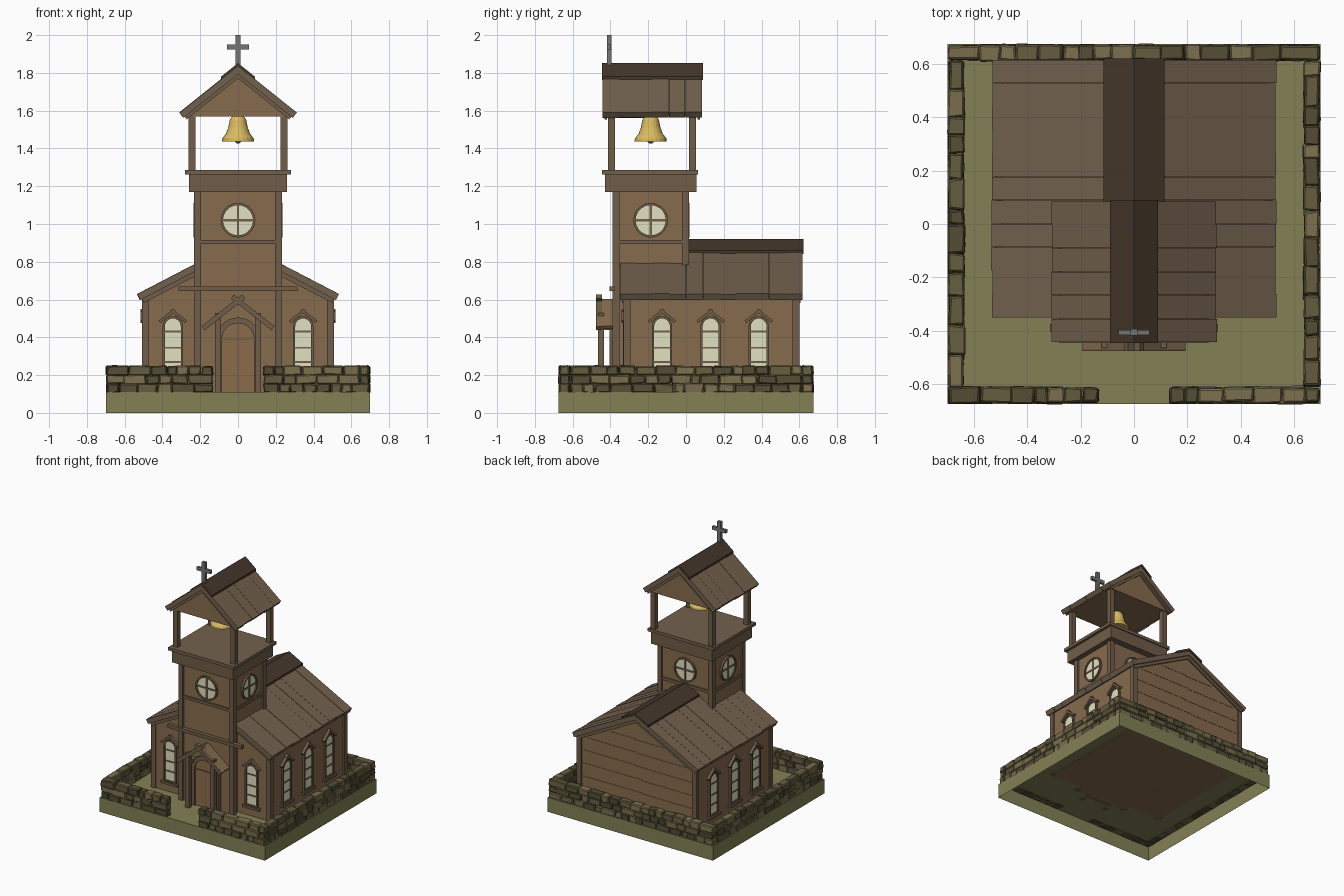
import bpy, bmesh, math, random
from mathutils import Matrix, Vector

if "Cube" in bpy.data.objects:
    bpy.data.objects.remove(bpy.data.objects["Cube"])

random.seed(4)
I = Matrix.Identity(4)
CY = -0.187  # tower centre in y


def mat(name, r, g, b):
    m = bpy.data.materials.new(name)
    m.diffuse_color = (r, g, b, 1)
    m.use_nodes = True
    m.node_tree.nodes["Principled BSDF"].inputs["Base Color"].default_value = m.diffuse_color
    return m


GRASS = mat("grass", 0.23, 0.22, 0.09)
WALL = mat("wall_wood", 0.24, 0.15, 0.075)
TRIM = mat("trim_wood", 0.16, 0.11, 0.065)
ROOF = mat("roof_wood", 0.17, 0.12, 0.075)
CAP = mat("ridge_wood", 0.06, 0.038, 0.024)
GLASS = mat("glass", 0.75, 0.75, 0.54)
GOLD = mat("bell_gold", 0.70, 0.50, 0.12)
DOOR = mat("door_wood", 0.26, 0.15, 0.07)
STONES = [mat("stone_a", 0.13, 0.11, 0.05), mat("stone_b", 0.09, 0.075, 0.035),
          mat("stone_c", 0.20, 0.16, 0.075)]
IRON = mat("iron", 0.18, 0.18, 0.18)


def finish(name, bm, m, M=I):
    bmesh.ops.recalc_face_normals(bm, faces=bm.faces)
    bm.transform(M)
    me = bpy.data.meshes.new(name)
    bm.to_mesh(me)
    bm.free()
    me.materials.append(m)
    ob = bpy.data.objects.new(name, me)
    bpy.context.collection.objects.link(ob)
    return ob


def prism(name, pts, y0, y1, m, M=I):
    """Extrude an x-z outline from y0 to y1."""
    bm = bmesh.new()
    a = [bm.verts.new((x, y0, z)) for x, z in pts]
    b = [bm.verts.new((x, y1, z)) for x, z in pts]
    bm.faces.new(a)
    bm.faces.new(b[::-1])
    for i in range(len(pts)):
        j = (i + 1) % len(pts)
        bm.faces.new((a[i], a[j], b[j], b[i]))
    return finish(name, bm, m, M)


def box(name, x0, x1, y0, y1, z0, z1, m, M=I):
    return prism(name, [(x0, z0), (x1, z0), (x1, z1), (x0, z1)], y0, y1, m, M)


def bar(name, p, q, w, y0, y1, m, M=I):
    """Straight batten from p to q in the x-z plane."""
    p, q = Vector(p), Vector(q)
    d = (q - p).normalized() * w / 2
    n = Vector((-d.y, d.x))
    prism(name, [p + n, p - n, q - n, q + n], y0, y1, m, M)


def frame(name, inner, outer, y0, y1, m, M=I):
    """Closed moulding between two matching outlines."""
    bm = bmesh.new()
    loops = [[bm.verts.new((x, y, z)) for x, z in o]
             for o, y in ((inner, y1), (inner, y0), (outer, y0), (outer, y1))]
    n = len(inner)
    for k in range(4):
        a, b = loops[k], loops[(k + 1) % 4]
        for i in range(n):
            j = (i + 1) % n
            bm.faces.new((a[i], a[j], b[j], b[i]))
    finish(name, bm, m, M)


def arch(w, z0, z1, n=10):
    return [(-w, z0), (w, z0)] + [(w * math.cos(math.pi * i / n), z1 - w + w * math.sin(math.pi * i / n))
                                  for i in range(n + 1)]


def circle(r, zc, n=20):
    return [(r * math.cos(2 * math.pi * i / n), zc + r * math.sin(2 * math.pi * i / n)) for i in range(n)]


def at(x, y, deg):
    return Matrix.Translation((x, y, 0)) @ Matrix.Rotation(math.radians(deg), 4, 'Z')


def arched_window(M):
    prism("arched_glass", arch(0.042, 0.2, 0.5), -0.006, 0.01, GLASS, M)
    frame("arched_frame", arch(0.042, 0.2, 0.5), arch(0.054, 0.188, 0.512), -0.014, 0.01, TRIM, M)
    for z in (0.27, 0.345, 0.43):
        box("window_rail", -0.042, 0.042, -0.01, 0, z - 0.005, z + 0.005, TRIM, M)
    box("window_sill", -0.07, 0.07, -0.025, 0.005, 0.172, 0.19, TRIM, M)
    for s in (-1, 1):
        bar("window_hood", (s * 0.07, 0.482), (-s * 0.01, 0.545), 0.016, -0.022, 0.005, TRIM, M)


def round_window(M):
    prism("round_glass", circle(0.082, 1.02), -0.006, 0.01, GLASS, M)
    frame("round_frame", circle(0.08, 1.02), circle(0.092, 1.02), -0.015, 0.01, TRIM, M)
    box("round_mullion", -0.006, 0.006, -0.011, 0, 0.94, 1.10, TRIM, M)
    box("round_rail", -0.08, 0.08, -0.011, 0, 1.014, 1.026, TRIM, M)


def roof(name, zr, slope, hx, y0, y1, n, cap):
    """Gable roof of separate boards with a dark ridge cap."""
    t = 0.035
    L = math.hypot(1, slope)
    dx, dz = -t * slope / L, -t / L
    step = (y1 - y0) / n
    for s in (-1, 1):
        for i in range(n):
            lift, h = random.uniform(-0.002, 0.002), hx - random.uniform(0, 0.006)
            pts = [(0, zr + lift), (s * h, zr - slope * h + lift),
                   (s * (h + dx), zr - slope * h + dz), (0, zr - t * L)]
            prism(name + "_board", pts, y0 + i * step, y0 + (i + 1) * step - 0.001, ROOF)
    c = zr + 0.014
    prism(name + "_ridge_cap", [(0, c), (cap, c - slope * cap), (cap, c - slope * cap - 0.018), (0, c - 0.02),
                                (-cap, c - slope * cap - 0.018), (-cap, c - slope * cap)],
          y0 - 0.003, y1 + 0.005, CAP)
    # rake boards under both roof ends
    for y in (y0 + 0.012, y1 - 0.024):
        for s in (-1, 1):
            bar(name + "_rake", (0, zr - 0.045), (s * (hx - 0.03), zr - slope * (hx - 0.03) - 0.045), 0.035, y, y + 0.012, TRIM)


# hollow ground slab, open underneath
bm = bmesh.new()
bmesh.ops.create_cube(bm, size=1, matrix=Matrix.Translation((0, 0, 0.055)) @ Matrix.Diagonal((1.4, 1.35, 0.11, 1)))
bmesh.ops.delete(bm, geom=[f for f in bm.faces if f.calc_center_median().z < 0.01], context='FACES')
finish("ground_slab", bm, GRASS)


# dry stone wall in three courses, with a gate gap in front
def stone_run(a, b):
    a, b = Vector(a), Vector(b)
    d = (b - a).normalized()
    length, ang = (b - a).length, math.atan2(d.y, d.x)
    for row in range(3):
        u = 0
        while u < length - 0.005:
            w = random.uniform(0.05, 0.12)
            if length - u - w < 0.045:
                w = length - u
            c = a + d * (u + w / 2)
            bm = bmesh.new()
            bmesh.ops.create_cube(bm, size=1, matrix=Matrix.Diagonal((w, random.uniform(0.052, 0.064), 0.05, 1)))
            for v in bm.verts:
                v.co += Vector([random.uniform(-k, k) for k in (0.006, 0.004, 0.004)])
            bmesh.ops.bevel(bm, geom=bm.edges[:], offset=0.006, segments=1, affect='EDGES')
            M = Matrix.Translation((c.x, c.y, 0.13 + row * 0.047)) @ Matrix.Rotation(ang, 4, 'Z')
            finish("wall_stone", bm, random.choice(STONES), M)
            u += w


stone_run((-0.695, 0.643), (0.695, 0.643))
for s in (-1, 1):
    stone_run((s * 0.667, -0.61), (s * 0.667, 0.61))
    stone_run((s * 0.695, -0.642), (s * 0.135, -0.642))

# nave
prism("nave_walls", [(-0.495, 0.105), (0.495, 0.105), (0.495, 0.615), (0, 0.875), (-0.495, 0.615)], -0.32, 0.59, WALL)
roof("nave_roof", 0.906, 0.52, 0.536, -0.35, 0.617, 11, 0.115)
for s in (-1, 1):
    for y0, y1 in ((-0.33, -0.295), (0.565, 0.6)):
        box("nave_corner_post", s * 0.47, s * 0.507, y0, y1, 0.105, 0.625, TRIM)
    arched_window(at(s * 0.345, -0.32, 0))
    for y in (-0.127, 0.13, 0.385):
        arched_window(at(s * 0.495, y, s * 90))
# back wall board seams
for i in range(6):
    z = 0.2 + i * 0.1
    h = min(0.46, (0.82 - z) / 0.52)
    m = random.uniform(-0.2, 0.2) * h
    box("board_seam", -h, m, 0.58, 0.592, z, z + 0.004, TRIM)
    box("board_seam", m, h, 0.58, 0.592, z + 0.006, z + 0.01, TRIM)

# tower shaft
box("tower_walls", -0.22, 0.22, CY - 0.185, CY + 0.19, 0.105, 1.2, WALL)
for s in (-1, 1):
    for t in (-1, 1):
        box("tower_corner_post", s * 0.197, s * 0.233, CY + t * 0.165, CY + t * 0.202, 0.105, 1.18, TRIM)
box("tower_band", -0.23, 0.23, CY - 0.197, CY + 0.199, 0.893, 0.915, TRIM)
box("tower_front_beam", -0.315, 0.315, -0.405, -0.375, 0.645, 0.67, TRIM)
for M in (at(0, CY - 0.185, 0), at(0, CY + 0.19, 180), at(0.22, CY, 90), at(-0.22, CY, -90)):
    round_window(M)

# belfry
box("belfry_base", -0.26, 0.26, -0.43, 0.055, 1.17, 1.265, TRIM)
box("belfry_floor", -0.28, 0.28, -0.446, 0.064, 1.262, 1.285, ROOF)
for s in (-1, 1):
    for y in (-0.412, 0.015):
        box("belfry_post", s * 0.225, s * 0.263, y, y + 0.037, 1.28, 1.6, TRIM)
prism("belfry_gable", [(-0.275, 1.568), (0.275, 1.568), (0.275, 1.59), (0, 1.805), (-0.275, 1.59)], -0.418, 0.06, WALL)
roof("belfry_roof", 1.838, 0.8, 0.312, -0.443, 0.085, 6, 0.09)

# bell, turned from a profile
bm = bmesh.new()
prof = [(0, 1.445), (0.07, 1.437), (0.085, 1.437), (0.084, 1.452), (0.064, 1.478), (0.052, 1.51),
        (0.044, 1.55), (0.03, 1.572), (0, 1.578)]
vs = [bm.verts.new((r, 0, z)) for r, z in prof]
es = [bm.edges.new(p) for p in zip(vs, vs[1:])]
bmesh.ops.spin(bm, geom=vs + es, cent=(0, 0, 0), axis=(0, 0, 1), angle=2 * math.pi, steps=20)
bmesh.ops.remove_doubles(bm, verts=bm.verts, dist=0.0005)
finish("bell", bm, GOLD, Matrix.Translation((0, CY, 0)))
bm = bmesh.new()
bmesh.ops.create_uvsphere(bm, u_segments=10, v_segments=6, radius=0.018)
finish("bell_clapper", bm, IRON, Matrix.Translation((0, CY, 1.443)))

# cross
box("cross_upright", -0.014, 0.014, -0.419, -0.395, 1.82, 2.0, IRON)
box("cross_arm", -0.058, 0.058, -0.417, -0.397, 1.924, 1.95, IRON)

# door and porch
prism("door", arch(0.085, 0.11, 0.475, 14), -0.395, -0.36, DOOR)
frame("door_frame", arch(0.085, 0.11, 0.475, 14), arch(0.115, 0.106, 0.505, 14), -0.405, -0.36, TRIM)
box("door_split", -0.003, 0.003, -0.398, -0.39, 0.11, 0.47, TRIM)
box("door_rail", -0.085, 0.085, -0.4, -0.39, 0.385, 0.393, TRIM)
for s in (-1, 1):
    box("porch_post", s * 0.09, s * 0.122, -0.465, -0.435, 0.105, 0.53, TRIM)
    box("porch_bracket", s * 0.09, s * 0.122, -0.465, -0.37, 0.44, 0.465, TRIM)
    bar("porch_roof", (s * 0.185, 0.452), (0, 0.593), 0.022, -0.47, -0.37, WALL)
    bar("porch_rake", (s * 0.185, 0.448), (-s * 0.03, 0.616), 0.026, -0.477, -0.445, TRIM)
